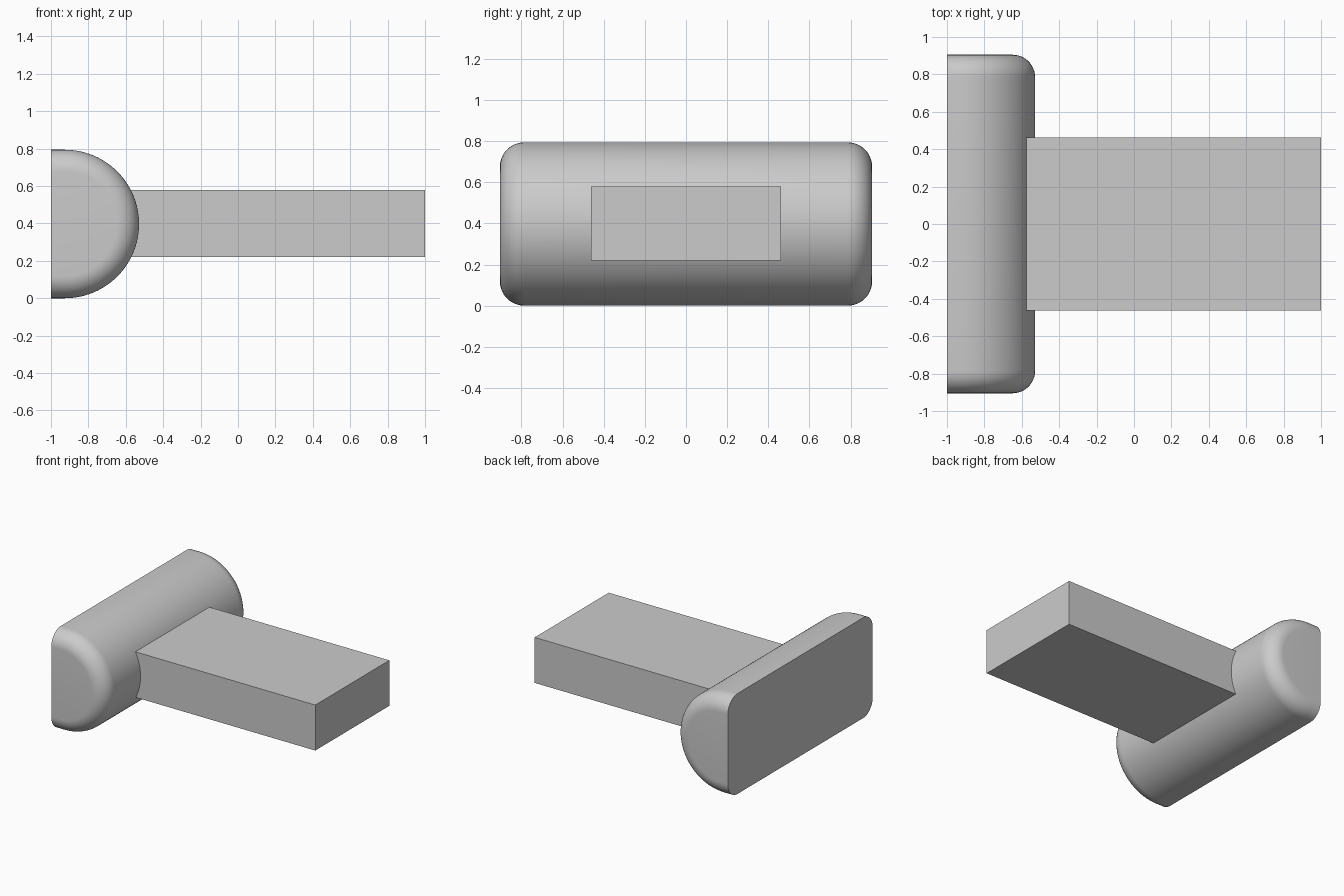
import bpy, bmesh
from math import sin, cos, pi, radians

if "Cube" in bpy.data.objects:
    bpy.data.objects.remove(bpy.data.objects["Cube"], do_unlink=True)

grey = bpy.data.materials.new("light_grey")
grey.use_nodes = True
colour = (0.6, 0.6, 0.6, 1)
grey.diffuse_color = colour
grey.node_tree.nodes["Principled BSDF"].inputs["Base Color"].default_value = colour


def finish(bm, name):
    bmesh.ops.recalc_face_normals(bm, faces=bm.faces)
    mesh = bpy.data.meshes.new(name)
    bm.to_mesh(mesh)
    bm.free()
    mesh.materials.append(grey)
    obj = bpy.data.objects.new(name, mesh)
    bpy.context.collection.objects.link(obj)
    return obj


# Head: D-shaped bar along y, flat back, ends rounded over
BACK, CENTRE_X, RADIUS = -1.0, -0.926, 0.397
HALF_LENGTH, FILLET, STEPS, ARC = 0.905, 0.12, 12, 48

stations = []
for i in range(STEPS + 1):
    a = pi / 2 * i / STEPS
    stations.append((-HALF_LENGTH + FILLET * (1 - cos(a)), RADIUS - FILLET * (1 - sin(a))))
stations += [(-y, r) for y, r in reversed(stations)]

bm = bmesh.new()
rings = []
for y, r in stations:
    points = [(BACK, RADIUS - r)]
    for i in range(ARC + 1):
        a = pi * i / ARC - pi / 2
        points.append((CENTRE_X + r * cos(a), RADIUS + r * sin(a)))
    points.append((BACK, RADIUS + r))
    rings.append([bm.verts.new((x, y, z)) for x, z in points])
for near, far in zip(rings, rings[1:]):
    for i in range(len(near) - 1):
        bm.faces.new((near[i], near[i + 1], far[i + 1], far[i]))
bm.faces.new(rings[0])
bm.faces.new(rings[-1])
back = bm.faces.new([r[0] for r in rings] + [r[-1] for r in reversed(rings)])

# Small rounding around the flat back
bmesh.ops.bevel(bm, geom=list(back.edges), offset=0.02, segments=4,
                profile=0.5, affect='EDGES')
head = finish(bm, "head")
bpy.ops.object.select_all(action='DESELECT')
head.select_set(True)
bpy.context.view_layer.objects.active = head
bpy.ops.object.shade_smooth_by_angle(angle=radians(30))

# Arm: plain block running into the head
bm = bmesh.new()
bmesh.ops.create_cube(bm, size=1)
start, end = -0.65, 1.0
bmesh.ops.scale(bm, vec=(end - start, 0.925, 0.36), verts=bm.verts)
bmesh.ops.translate(bm, vec=((start + end) / 2, 0, 0.4), verts=bm.verts)
finish(bm, "arm")
